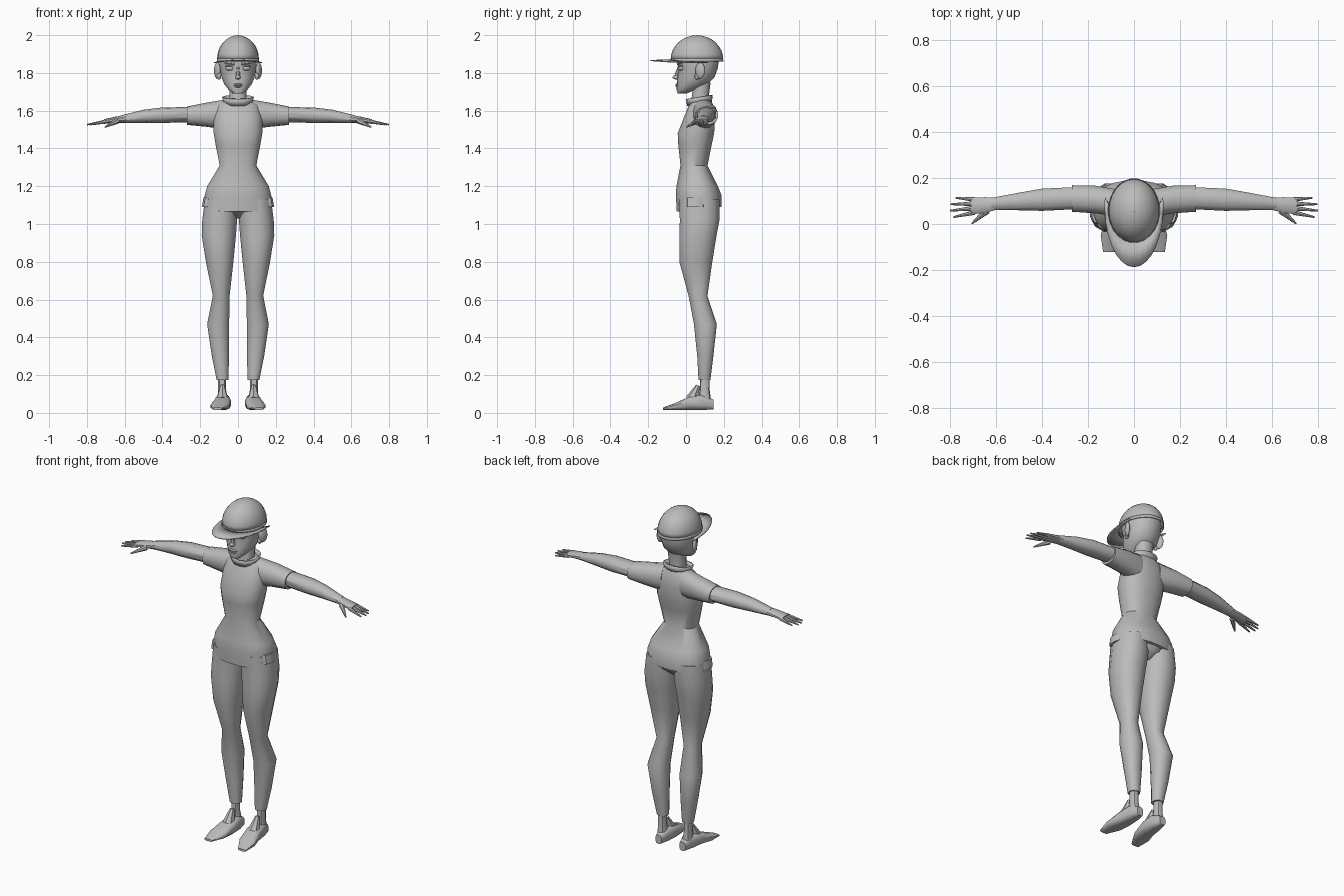
import bpy, bmesh, math
from mathutils import Vector, Matrix

cube = bpy.data.objects.get("Cube")
if cube:
    bpy.data.objects.remove(cube)

GREY = bpy.data.materials.new("plain grey")
GREY.use_nodes = True
tone = (0.5, 0.5, 0.5, 1)
GREY.diffuse_color = tone
GREY.node_tree.nodes["Principled BSDF"].inputs["Base Color"].default_value = tone


def finish(name, bm, mirror=False, thickness=0, angle=40):
    """Turn a bmesh into a shaded object, optionally mirrored or thickened."""
    bmesh.ops.recalc_face_normals(bm, faces=bm.faces[:])
    mesh = bpy.data.meshes.new(name)
    bm.to_mesh(mesh)
    bm.free()
    mesh.materials.append(GREY)
    obj = bpy.data.objects.new(name, mesh)
    bpy.context.scene.collection.objects.link(obj)
    bpy.ops.object.select_all(action='DESELECT')
    obj.select_set(True)
    bpy.context.view_layer.objects.active = obj
    bpy.ops.object.shade_smooth_by_angle(angle=math.radians(angle))
    if thickness:
        solid = obj.modifiers.new("thickness", 'SOLIDIFY')
        solid.thickness = thickness
        solid.offset = 0
    if mirror:
        obj.modifiers.new("mirror", 'MIRROR')
    return obj


def bridge(bm, loops, closed=True):
    """Join neighbouring vertex loops with quads."""
    for lo, hi in zip(loops, loops[1:]):
        n = len(lo)
        for i in range(n if closed else n - 1):
            j = (i + 1) % n
            bm.faces.new((lo[i], lo[j], hi[j], hi[i]))


def loft(name, axis, rings, sides=14, power=0.9, caps=True, shift=None, **kw):
    """Rings are (position on axis, low a, high a, low b, high b)."""
    order = {'X': (2, 0, 1), 'Y': (0, 2, 1), 'Z': (0, 1, 2)}[axis]
    bm = bmesh.new()
    loops = []
    for pos, a0, a1, b0, b1 in rings:
        loop = []
        for i in range(sides):
            t = math.tau * (i + 0.5) / sides
            c, s = (math.copysign(abs(f(t)) ** power, f(t)) for f in (math.cos, math.sin))
            abp = ((a0 + a1) / 2 + c * (a1 - a0) / 2, (b0 + b1) / 2 + s * (b1 - b0) / 2, pos)
            if axis == 'X':
                co = Vector((pos, abp[0], abp[1]))
            else:
                co = Vector([abp[k] for k in order])
            if shift:
                co.z += shift(co)
            loop.append(bm.verts.new(co))
        loops.append(loop)
    bridge(bm, loops)
    if caps:
        bm.faces.new(loops[0])
        bm.faces.new(loops[-1])
    return finish(name, bm, **kw)


def even(rings):
    """Expand (z, half width, y0, y1) into symmetric loft rings."""
    return [(z, -w, w, y0, y1) for z, w, y0, y1 in rings]


def ball(name, centre, size, tilt=0, **kw):
    bm = bmesh.new()
    mat = Matrix.Translation(centre) @ Matrix.Rotation(tilt, 4, 'Z') @ Matrix.Diagonal((*size, 1))
    bmesh.ops.create_uvsphere(bm, u_segments=14, v_segments=10, radius=1, matrix=mat)
    return finish(name, bm, angle=60, **kw)


def taper(name, start, end, r0, r1, **kw):
    p, q = Vector(start), Vector(end)
    bm = bmesh.new()
    turn = (q - p).to_track_quat('Z', 'Y').to_matrix().to_4x4()
    bmesh.ops.create_cone(bm, cap_ends=True, segments=7, radius1=r0, radius2=r1,
                          depth=(q - p).length, matrix=Matrix.Translation((p + q) / 2) @ turn)
    return finish(name, bm, **kw)


# Shirt with a hem dipping at the front
loft("shirt_body", 'Z', even([
    (1.09, .182, -.05, .188), (1.15, .178, -.055, .19), (1.2, .165, -.052, .17),
    (1.31, .098, -.03, .115), (1.42, .12, -.042, .137), (1.48, .13, -.045, .15),
    (1.57, .13, -.01, .155), (1.63, .11, .015, .145), (1.66, .06, .03, .13)]),
    sides=20, power=.85, shift=lambda c: -.025 if c.z < 1.1 and c.y < 0 and abs(c.x) < .12 else 0)

# Sleeves, arms and hands
loft("sleeves", 'X', [(.06, .03, .15, 1.5, 1.66), (.17, .045, .168, 1.515, 1.642),
                      (.27, .052, .17, 1.525, 1.622)], mirror=True)
loft("arms", 'X', [(.2, .065, .165, 1.54, 1.62), (.4, .055, .156, 1.535, 1.617),
                   (.5, .058, .138, 1.535, 1.605), (.62, .06, .115, 1.535, 1.575)],
     sides=10, mirror=True)
loft("palms", 'X', [(.6, .06, .117, 1.535, 1.577), (.65, .047, .118, 1.535, 1.568),
                    (.71, .04, .117, 1.53, 1.555)], sides=10, mirror=True)
for i, reach in enumerate((.785, .8, .797, .775)):
    taper("finger_%d" % (i + 1), (.695, .05 + .019 * i, 1.543),
          (reach, .03 + .028 * i, 1.526), .011, .004, mirror=True)
taper("thumbs", (.64, .058, 1.545), (.705, .002, 1.513), .016, .004, mirror=True)

# Trousers
loft("trouser_legs", 'Z', [
    (.175, .05, .114, .065, .13), (.3, .046, .14, .058, .146), (.47, .045, .165, .04, .165),
    (.62, .043, .135, .012, .115), (.8, .022, .172, -.038, .142), (.94, .008, .195, -.038, .165),
    (1.02, .002, .192, -.036, .18), (1.13, 0, .178, -.04, .18)], sides=12, mirror=True)
loft("crotch", 'Z', even([(1.03, .03, .03, .12), (1.07, .09, -.03, .17), (1.12, .15, -.04, .18)]))
loft("hip_pockets", 'Z', [(1.09, .135, .192, .0, .1), (1.14, .13, .184, .0, .1)],
     sides=10, mirror=True)

# Ankles and pointed shoes turned outward
loft("ankles", 'Z', [(.05, .05, .112, .06, .135), (.12, .062, .106, .072, .125),
                     (.2, .062, .106, .075, .125)], sides=10, mirror=True)
loft("shoes", 'Y', [(.146, .058, .098, .017, .07), (.09, .04, .118, .015, .098),
                    (.02, .036, .128, .015, .088), (-.05, .045, .146, .015, .056),
                    (-.122, .085, .135, .015, .028)], sides=12, power=.7, mirror=True)
taper("shoe_tongues", (.083, .03, .07), (.083, .065, .145), .034, .012, mirror=True)

# Neck and standing collar
loft("neck", 'Z', even([(1.62, .05, .025, .125), (1.67, .045, .03, .12), (1.75, .05, .04, .13)]))
loft("collar", 'Z', even([(1.635, .068, .01, .132), (1.672, .082, .002, .138)]),
     caps=False, thickness=.008, shift=lambda c: (c.y - .07) * .15)

# Head and face
loft("head", 'Z', even([
    (1.69, .026, -.045, .0), (1.71, .05, -.05, .05), (1.74, .073, -.048, .115),
    (1.775, .088, -.046, .15), (1.82, .096, -.04, .167), (1.87, .102, -.05, .175),
    (1.93, .095, -.035, .16)]), sides=22, power=.95, angle=60)
ball("nose", (0, -.05, 1.777), (.014, .021, .012))
taper("nose_bridge", (0, -.036, 1.835), (0, -.052, 1.778), .007, .012)
for name, z, w in (("upper_lip", 1.738, .026), ("lower_lip", 1.729, .02)):
    ball(name, (0, -.046, z), (w, .01, .006))
ball("eyes", (.043, -.025, 1.825), (.024, .014, .014), tilt=.3, mirror=True)
ball("eyelids", (.043, -.027, 1.838), (.028, .014, .005), tilt=.3, mirror=True)
taper("eyebrows", (.018, -.044, 1.848), (.072, -.02, 1.855), .006, .004, mirror=True)
ball("ears", (.11, .075, 1.812), (.013, .028, .043), tilt=-.45, mirror=True)
ball("ear_lobes", (.1, .06, 1.782), (.011, .014, .018), mirror=True)

# Cap dome, rim, button and curved brim
bm = bmesh.new()
dome = Matrix.Translation((0, .058, 1.872)) @ Matrix.Diagonal((.109, .137, .125, 1))
bmesh.ops.create_uvsphere(bm, u_segments=24, v_segments=16, radius=1, matrix=dome)
bmesh.ops.delete(bm, geom=[v for v in bm.verts if v.co.z < 1.87], context='VERTS')
finish("cap_dome", bm, thickness=.004)
loft("cap_rim", 'Z', even([(1.86, .111, -.08, .197), (1.876, .11, -.08, .196)]),
     sides=24, power=1, caps=False, thickness=.004)
ball("cap_button", (0, .058, 1.996), (.01, .01, .004))

bm = bmesh.new()
inner, outer = [], []
for i in range(17):
    a = math.radians(-98 + 196 * i / 16)
    s, c = math.sin(a), math.cos(a)
    drop = 1.868 - .012 * s * s
    inner.append(bm.verts.new((.106 * s, .058 - .135 * c, drop)))
    outer.append(bm.verts.new((.128 * s, .08 - .268 * c, drop - .002)))
bridge(bm, [inner, outer], closed=False)
finish("cap_brim", bm, thickness=.006)
